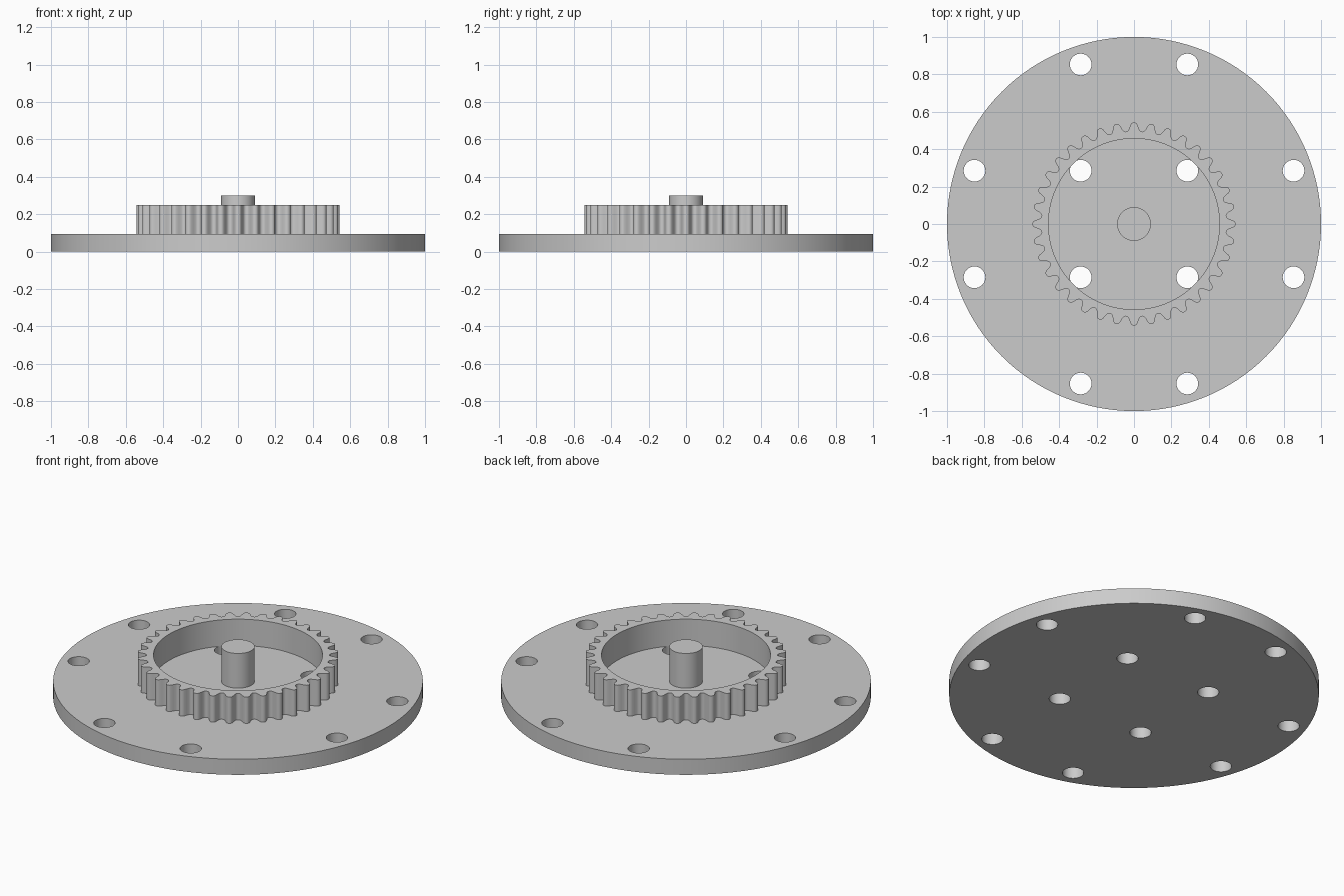
import bpy
import bmesh
from math import cos, sin, tanh, pi, radians

cube = bpy.data.objects.get("Cube")
if cube:
    bpy.data.objects.remove(cube, do_unlink=True)

PLATE_TOP, RING_TOP, SHAFT_TOP = 0.093, 0.25, 0.30
RING_INNER, ROOT_R, TIP_R, TEETH = 0.457, 0.495, 0.543, 36
HOLE_R, NEAR, FAR = 0.058, 0.285, 0.853

metal = bpy.data.materials.new("grey metal")
metal.use_nodes = True
color = (0.6, 0.6, 0.6, 1)
metal.diffuse_color = color
metal.node_tree.nodes["Principled BSDF"].inputs["Base Color"].default_value = color


def finish(obj):
    obj.data.materials.clear()
    obj.data.materials.append(metal)
    bpy.ops.object.select_all(action="DESELECT")
    obj.select_set(True)
    bpy.context.view_layer.objects.active = obj
    bpy.ops.object.shade_smooth_by_angle(angle=radians(35))


def cylinder(name, radius, z0, z1, sides, x=0, y=0):
    bpy.ops.mesh.primitive_cylinder_add(
        vertices=sides, radius=radius, depth=z1 - z0, location=(x, y, (z0 + z1) / 2))
    obj = bpy.context.object
    obj.name = name
    return obj


# Round base plate with twelve through holes
plate = cylinder("base_plate", 1, 0, PLATE_TOP, 128)
spots = [(sx * a, sy * b) for a, b in ((NEAR, NEAR), (NEAR, FAR), (FAR, NEAR))
         for sx in (-1, 1) for sy in (-1, 1)]
for x, y in spots:
    cutter = cylinder("hole_cutter", HOLE_R, -0.1, PLATE_TOP + 0.1, 32, x, y)
    cutter.hide_render = True
    bpy.context.view_layer.objects.active = plate
    cut = plate.modifiers.new("hole", "BOOLEAN")
    cut.operation = "DIFFERENCE"
    cut.solver = "EXACT"
    cut.object = cutter
    bpy.ops.object.modifier_apply(modifier=cut.name)
    bpy.data.objects.remove(cutter, do_unlink=True)
finish(plate)

# Toothed ring: rounded tooth profile outside, plain bore inside
bm = bmesh.new()
count = TEETH * 16


def tooth_radius(angle):
    wave = tanh(1.4 * cos(TEETH * angle)) / tanh(1.4)
    return (TIP_R + ROOT_R) / 2 + (TIP_R - ROOT_R) / 2 * wave


def loop(radius_at, z):
    angles = [2 * pi * i / count for i in range(count)]
    return [bm.verts.new((radius_at(a) * cos(a), radius_at(a) * sin(a), z)) for a in angles]


loops = [loop(tooth_radius, PLATE_TOP), loop(tooth_radius, RING_TOP),
         loop(lambda a: RING_INNER, RING_TOP), loop(lambda a: RING_INNER, PLATE_TOP)]
for k in range(4):
    low, high = loops[k], loops[(k + 1) % 4]
    for i in range(count):
        j = (i + 1) % count
        bm.faces.new((low[i], low[j], high[j], high[i]))
bmesh.ops.recalc_face_normals(bm, faces=bm.faces)
mesh = bpy.data.meshes.new("gear_ring")
bm.to_mesh(mesh)
bm.free()
ring = bpy.data.objects.new("gear_ring", mesh)
bpy.context.collection.objects.link(ring)
finish(ring)

# Centre shaft standing on the plate
finish(cylinder("centre_shaft", 0.09, PLATE_TOP, SHAFT_TOP, 64))
